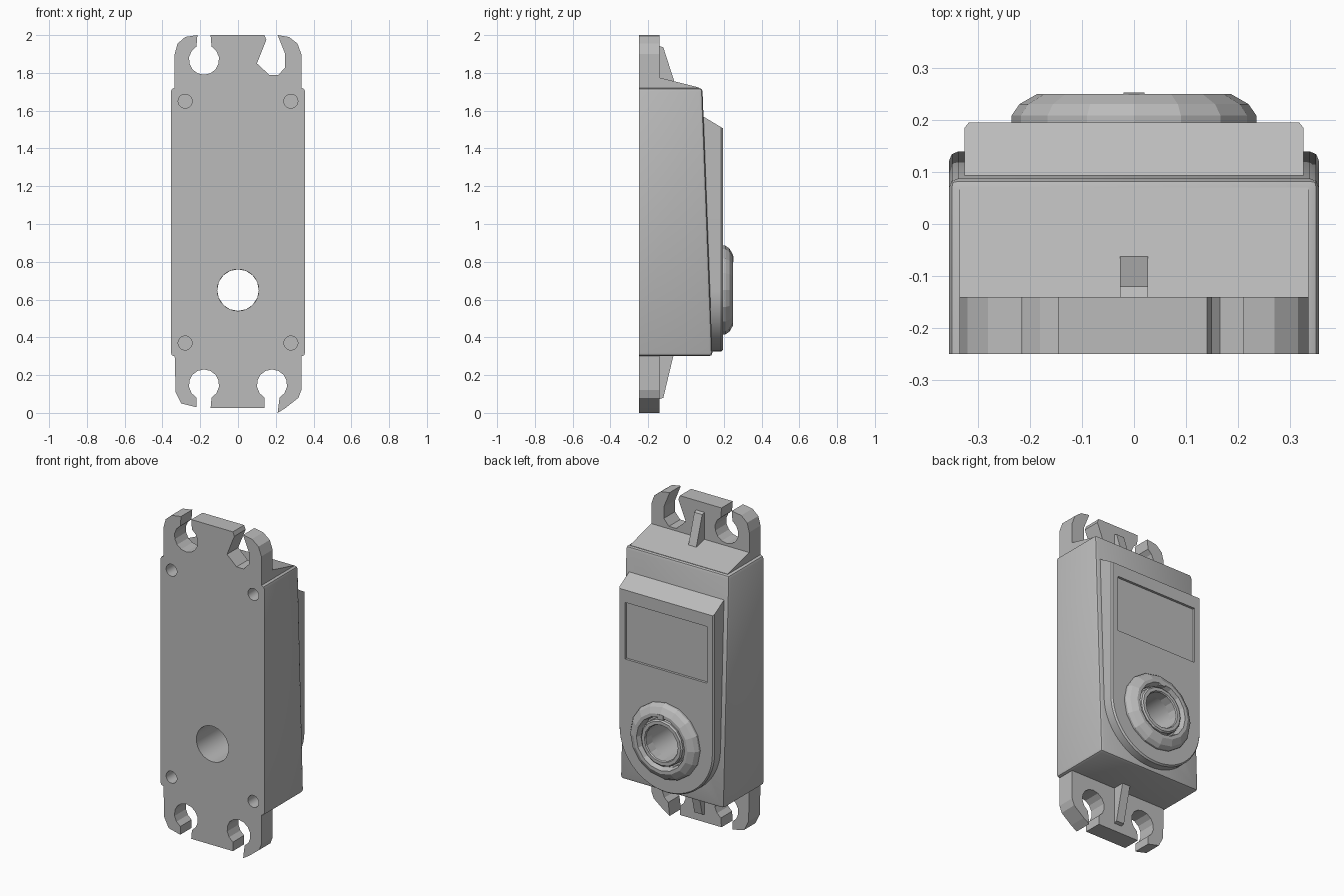
import bpy, bmesh, math

if "Cube" in bpy.data.objects:
    bpy.data.objects.remove(bpy.data.objects["Cube"])

grey = bpy.data.materials.new("case_grey")
grey.diffuse_color = (0.5, 0.5, 0.5, 1)
grey.use_nodes = True
grey.node_tree.nodes["Principled BSDF"].inputs["Base Color"].default_value = grey.diffuse_color


def finish(name, bm):
    bmesh.ops.recalc_face_normals(bm, faces=bm.faces[:])
    me = bpy.data.meshes.new(name)
    bm.to_mesh(me)
    bm.free()
    me.materials.append(grey)
    ob = bpy.data.objects.new(name, me)
    bpy.context.collection.objects.link(ob)
    return ob


def loft(name, rings, caps=True, closed=False, bevel=0, bevel_rule=None):
    """Skin a list of point rings; cap the ends or join last to first."""
    bm = bmesh.new()
    vs = [[bm.verts.new(p) for p in r] for r in rings]
    n = len(rings[0])
    for a, b in zip(vs, vs[1:] + (vs[:1] if closed else [])):
        for i in range(n):
            j = (i + 1) % n
            bm.faces.new((a[i], a[j], b[j], b[i]))
    if caps and not closed:
        bm.faces.new(vs[0])
        bm.faces.new(vs[-1])
    bmesh.ops.recalc_face_normals(bm, faces=bm.faces[:])
    if bevel:
        edges = [e for e in bm.edges if bevel_rule(e)]
        bmesh.ops.bevel(bm, geom=edges, offset=bevel, segments=2,
                        profile=0.5, affect='EDGES')
    return finish(name, bm)


def plate(name, pts, y0, y1):
    return loft(name, [[(x, y, z) for x, z in pts] for y in (y0, y1)])


def side_prism(name, pts, x, **kw):
    return loft(name, [[(s, y, z) for y, z in pts] for s in (-x, x)], **kw)


def arc(cx, cz, r, a0, a1, n):
    out = []
    for i in range(n + 1):
        a = math.radians(a0 + (a1 - a0) * i / n)
        out.append((cx + r * math.cos(a), cz + r * math.sin(a)))
    return out


def cut(ob, cutter):
    m = ob.modifiers.new("cut", 'BOOLEAN')
    m.operation = 'DIFFERENCE'
    m.solver = 'EXACT'
    m.object = cutter
    bpy.context.view_layer.objects.active = ob
    bpy.ops.object.modifier_apply(modifier=m.name)


def smooth(ob):
    bpy.ops.object.select_all(action='DESELECT')
    ob.select_set(True)
    bpy.context.view_layer.objects.active = ob
    bpy.ops.object.shade_smooth_by_angle(angle=math.radians(30))


# Main case: wedge-shaped side profile, rounded except around the flat front
case = side_prism("case", [(-.25, .3), (.14, .3), (.087, 1.72), (-.25, 1.72)],
                  .355, bevel=.018,
                  bevel_rule=lambda e: any(v.co.y > -.24 for v in e.verts))
# Sloping roof of the case
side_prism("case_roof", [(-.14, 1.70), (-.14, 1.775), (.07, 1.722), (.07, 1.70)], .335)


# Raised back panel: round bottom, sloping top edge
def panel_ring(y, top, inset=0):
    w = .325 - inset
    return [(x, y, z) for x, z in
            arc(0, .65, w, 180, 360, 28) + [(w, top), (-w, top)]]


panel = loft("back_panel", [panel_ring(.04, 1.60), panel_ring(.185, 1.513),
                            panel_ring(.195, 1.507, .008)])

# Mounting ears with keyhole slots
top_ear = ([(-.335, 1.72), (-.335, 1.90), (-.32, 1.955), (-.28, 1.99), (-.215, 2.0)]
           + arc(-.18, 1.87, .08, 120, 420, 12)
           + [(-.145, 2.0), (.14, 2.0), (.15, 1.975), (.10, 1.85), (.165, 1.79),
              (.215, 1.79), (.25, 1.83), (.25, 1.9), (.21, 2.0), (.27, 1.99),
              (.315, 1.955), (.335, 1.90), (.335, 1.72)])
bottom_ear = ([(-.335, .3), (-.33, .11), (-.30, .05), (-.22, .03)]
              + arc(-.18, .15, .08, 240, -60, 12)
              + [(-.145, .025), (.14, .025)]
              + arc(.18, .15, .08, 240, -60, 12)
              + [(.21, 0), (.25, .025), (.32, .08), (.335, .12), (.335, .3)])
plate("top_ear", top_ear, -.25, -.14)
plate("bottom_ear", bottom_ear, -.25, -.14)

# Stiffening ribs on the ears
side_prism("top_rib", [(-.15, 1.945), (-.12, 1.935), (-.062, 1.755), (-.062, 1.72), (-.15, 1.72)], .027)
side_prism("bottom_rib", [(-.15, .07), (-.12, .08), (-.065, .31), (-.15, .31)], .027)

# Boss around the bore: faceted collar with an inner bushing and groove
SEG = 16


def boss_profile(points, name):
    rings = [[(x, y, z) for x, z in arc(0, .65, r, 0, 360 - 360 / SEG, SEG - 1)]
             for r, y in points]
    return loft(name, rings, closed=True)


boss = boss_profile([(.235, .18), (.235, .208), (.22, .23), (.185, .25),
                     (.165, .25), (.155, .222), (.155, .18)], "bore_collar")
bushing = boss_profile([(.143, .18), (.143, .235), (.135, .243),
                        (.115, .243), (.11, .236), (.11, .18)], "bore_bushing")

# Cutters: through bore, blind screw holes, label recess
bore = plate("bore_cutter", arc(0, .65, .11, 0, 348.75, 31), -.4, .4)
cut(case, bore)
cut(panel, bore)
cutters = [bore]
for x in (-.28, .28):
    for z in (.37, 1.65):
        c = plate("screw_cutter", arc(x, z, .037, 0, 345, 23), -.4, -.13)
        cut(case, c)
        cutters.append(c)
label = plate("label_cutter", [(-.28, 1.08), (.28, 1.08), (.28, 1.43), (-.28, 1.43)], .18, .3)
cut(panel, label)
cutters.append(label)
for c in cutters:
    bpy.data.objects.remove(c)

# Notch key on the collar rim
plate("collar_key", [(-.02, .80), (.02, .80), (.02, .83), (-.02, .83)], .22, .252)

for ob in (case, panel):
    smooth(ob)
